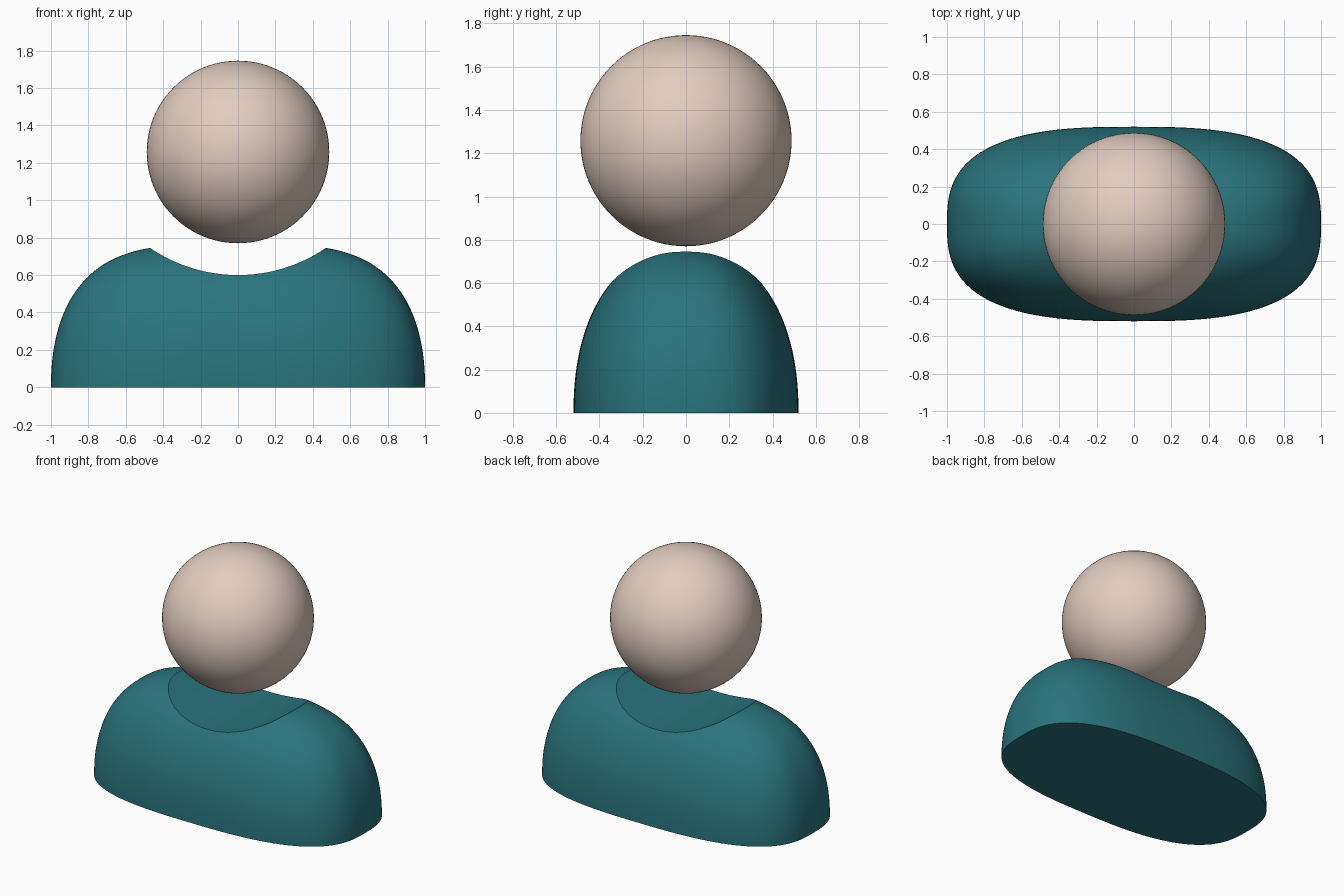
import bpy, bmesh
from math import sin, cos, pi, copysign

if "Cube" in bpy.data.objects:
    bpy.data.objects.remove(bpy.data.objects["Cube"])


def colour(obj, name, rgb):
    mat = bpy.data.materials.new(name)
    mat.diffuse_color = (*rgb, 1)
    mat.use_nodes = True
    mat.node_tree.nodes["Principled BSDF"].inputs["Base Color"].default_value = mat.diffuse_color
    obj.data.materials.clear()
    obj.data.materials.append(mat)


def smooth(obj, angle=0.6):
    bpy.ops.object.select_all(action='DESELECT')
    obj.select_set(True)
    bpy.context.view_layer.objects.active = obj
    bpy.ops.object.shade_smooth_by_angle(angle=angle)


# head: plain sphere
bpy.ops.mesh.primitive_uv_sphere_add(segments=96, ring_count=48, radius=0.488,
                                     location=(0, 0, 1.258))
head = bpy.context.object
head.name = "head"
colour(head, "skin", (0.76, 0.61, 0.53))
smooth(head)

# torso: dome of stacked superellipses, rounder in depth than in width
DEPTH, HEIGHT = 0.52, 0.765
PROFILE, WIDTH_Q, DEPTH_Q, SECTION = 2.2, 3.8, 2.2, 2.8
SEGS, RINGS = 160, 56


def signed_pow(v, p):
    return copysign(abs(v) ** p, v) if abs(v) > 1e-9 else 0.0


bm = bmesh.new()
rings = []
for i in range(RINGS):
    u = sin(i / RINGS * pi / 2)
    s = 1 - u ** PROFILE
    w, d = s ** (1 / WIDTH_Q), DEPTH * s ** (1 / DEPTH_Q)
    rings.append([bm.verts.new((w * signed_pow(cos(a), 2 / SECTION),
                                d * signed_pow(sin(a), 2 / SECTION), HEIGHT * u))
                  for a in (2 * pi * k / SEGS for k in range(SEGS))])
for low, high in zip(rings, rings[1:]):
    for k in range(SEGS):
        n = (k + 1) % SEGS
        bm.faces.new((low[k], low[n], high[n], high[k]))
bm.faces.new(rings[0][::-1])
bm.faces.new(rings[-1])
bmesh.ops.recalc_face_normals(bm, faces=bm.faces)
mesh = bpy.data.meshes.new("torso")
bm.to_mesh(mesh)
bm.free()
torso = bpy.data.objects.new("torso", mesh)
bpy.context.collection.objects.link(torso)

# neckline: trough scooped front to back
bpy.ops.mesh.primitive_cylinder_add(vertices=256, radius=0.834, depth=1.6,
                                    location=(0, 0, 1.434), rotation=(pi / 2, 0, 0))
cutter = bpy.context.object
cutter.name = "neckline_cutter"
cutter.hide_render = True
cut = torso.modifiers.new("neckline", 'BOOLEAN')
cut.operation, cut.solver, cut.object = 'DIFFERENCE', 'EXACT', cutter
bpy.ops.object.select_all(action='DESELECT')
torso.select_set(True)
bpy.context.view_layer.objects.active = torso
bpy.ops.object.modifier_apply(modifier=cut.name)
bpy.data.objects.remove(cutter)
colour(torso, "teal", (0.023, 0.172, 0.205))
smooth(torso, 0.45)
